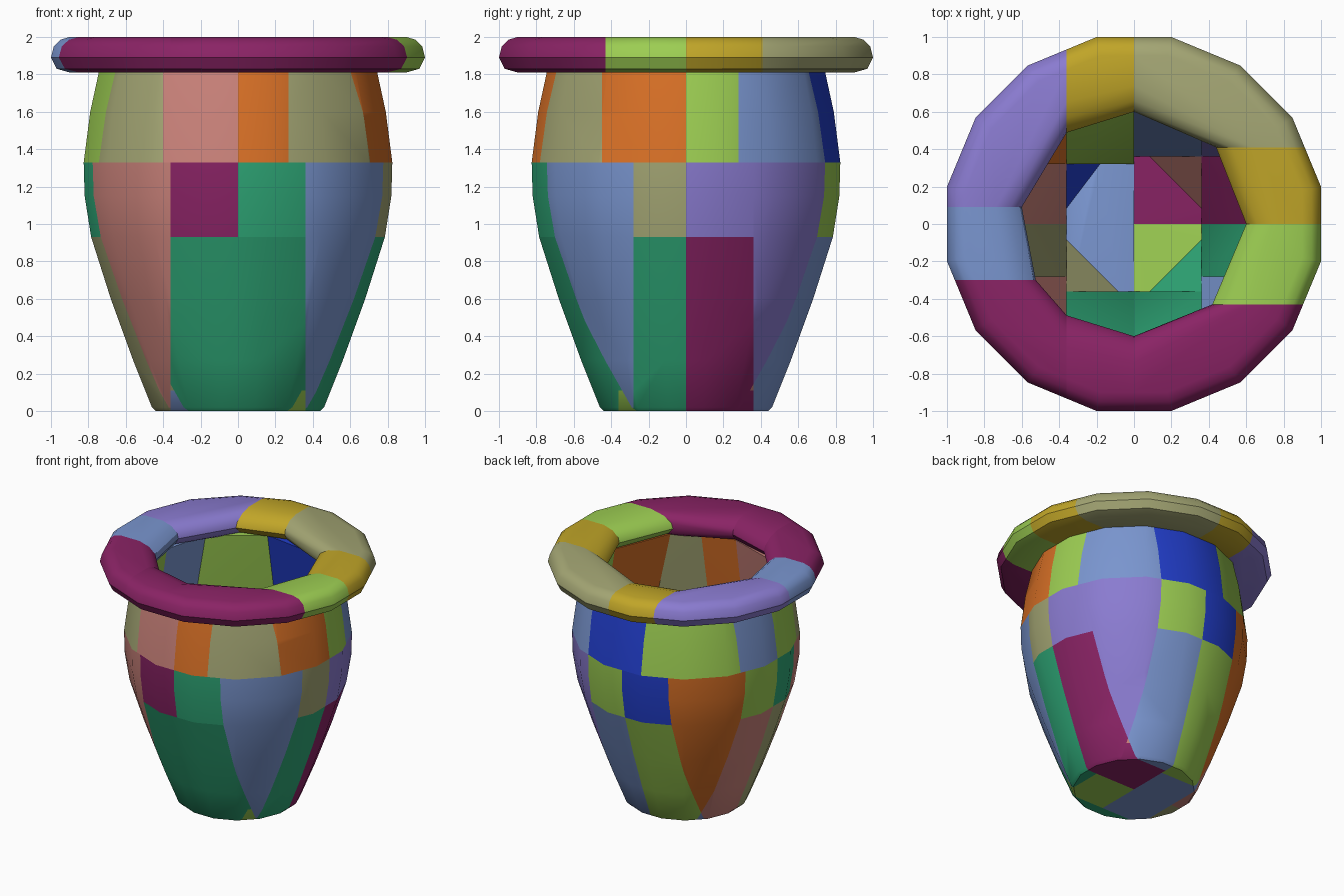
import bpy, bmesh, math
from mathutils import Vector

cube = bpy.data.objects.get("Cube")
if cube:
    bpy.data.objects.remove(cube, do_unlink=True)

SIDES = 16
FAR = 2.0    # open end of a block
CUT = 0.36   # main cutting distance from the axis
LOW, MID, TOP = 0.93, 1.33, 1.81

COLOURS = {
    "magenta": (138, 35, 101), "lime": (156, 205, 82), "gold": (192, 165, 40),
    "khaki": (164, 166, 116), "purple": (138, 123, 208), "sky": (122, 150, 208),
    "blue": (34, 62, 204), "orange": (216, 112, 38), "teal": (46, 166, 118),
    "pink": (202, 130, 122),
}


def linear(v):
    v /= 255
    return v / 12.92 if v < 0.04 else ((v + 0.055) / 1.055) ** 2.4


MATERIALS = {}
for name, rgb in COLOURS.items():
    mat = bpy.data.materials.new(name)
    mat.use_nodes = True
    colour = (*[linear(c) for c in rgb], 1.0)
    mat.diffuse_color = colour
    mat.node_tree.nodes["Principled BSDF"].inputs["Base Color"].default_value = colour
    MATERIALS[name] = mat


def lathe(profile):
    """Turn a closed profile of (radius, z) into a faceted ring."""
    bm = bmesh.new()
    rings = []
    for i in range(SIDES):
        a = (i + 0.5) * math.tau / SIDES
        k = 1 / math.cos(math.pi / SIDES)
        rings.append([bm.verts.new((r * k * math.cos(a), r * k * math.sin(a), z))
                      for r, z in profile])
    n = len(profile)
    for i in range(SIDES):
        a, b = rings[i], rings[(i + 1) % SIDES]
        for j in range(n):
            bm.faces.new((a[j], b[j], b[(j + 1) % n], a[(j + 1) % n]))
    return bm


def block_points(source, lo, hi):
    """Points of the turned shape clipped to a box."""
    bm = source.copy()
    for axis in range(3):
        for limit, sign in ((lo[axis], -1), (hi[axis], 1)):
            normal, point = Vector((0, 0, 0)), Vector((0, 0, 0))
            normal[axis], point[axis] = sign, limit
            bmesh.ops.bisect_plane(bm, geom=bm.verts[:] + bm.edges[:] + bm.faces[:],
                                   dist=1e-5, plane_co=point, plane_no=normal,
                                   clear_outer=True)
    bmesh.ops.remove_doubles(bm, verts=bm.verts[:], dist=1e-4)
    points = [v.co.copy() for v in bm.verts]
    bm.free()
    return points


def build(name, source, z0, z1, blocks):
    """One object made of solid convex blocks: (colour, x0, x1, y0, y1)."""
    out = bmesh.new()
    slots = list(dict.fromkeys(b[0] for b in blocks))
    for colour, x0, x1, y0, y1 in blocks:
        points = block_points(source, (x0, y0, z0), (x1, y1, z1))
        if len(points) < 4:
            continue
        verts = [out.verts.new(p) for p in points]
        before = set(out.faces)
        bmesh.ops.convex_hull(out, input=verts)
        for face in out.faces:
            if face not in before:
                face.material_index = slots.index(colour)
        bmesh.ops.delete(out, geom=[v for v in verts if v.is_valid and not v.link_faces],
                         context='VERTS')
    bmesh.ops.recalc_face_normals(out, faces=out.faces[:])
    mesh = bpy.data.meshes.new(name)
    out.to_mesh(mesh)
    out.free()
    for slot in slots:
        mesh.materials.append(MATERIALS[slot])
    obj = bpy.data.objects.new(name, mesh)
    bpy.context.collection.objects.link(obj)
    bpy.ops.object.select_all(action='DESELECT')
    obj.select_set(True)
    bpy.context.view_layer.objects.active = obj
    bpy.ops.object.shade_smooth_by_angle(angle=math.radians(32))


# Turned shapes: hollow pot body and rounded rim
body = lathe([(0.001, 0), (0.44, 0), (0.46, 0.02), (0.56, 0.27), (0.68, 0.6), (0.785, LOW),
              (0.82, 1.15), (0.825, MID), (0.79, 1.6), (0.74, 1.83),
              (0.64, 1.83), (0.69, 1.6), (0.72, MID), (0.68, LOW),
              (0.57, 0.6), (0.45, 0.27), (0.36, 0.1), (0.001, 0.08)])
rim_ring = lathe([(0.70, TOP), (0.90, TOP), (0.97, 1.83), (1.0, 1.89), (0.985, 1.95),
                  (0.95, 1.985), (0.90, 2.0), (0.74, 2.0), (0.66, 1.975),
                  (0.61, 1.93), (0.60, 1.89), (0.63, 1.84)])

# Rim
build("rim", rim_ring, 1.7, 2.1, [
    ("magenta", -FAR, -CUT, -FAR, -0.3),
    ("magenta", -CUT, 0, -FAR, 0),
    ("magenta", 0, FAR, -FAR, -0.43),
    ("lime", 0, FAR, -0.43, 0),
    ("gold", 0, FAR, 0, 0.41),
    ("khaki", 0, FAR, 0.41, FAR),
    ("gold", -CUT, 0, 0, FAR),
    ("purple", -FAR, -CUT, 0.09, FAR),
    ("sky", -FAR, 0, -0.3, 0.09),
])

# Shoulder below the rim
build("upper_wall", body, MID, 1.83, [
    ("khaki", -FAR, -0.4, -FAR, -CUT),
    ("pink", -0.4, 0, -FAR, 0),
    ("orange", 0, 0.27, -FAR, 0),
    ("khaki", 0.27, FAR, -FAR, -0.45),
    ("orange", 0.27, FAR, -0.45, 0),
    ("lime", 0, FAR, 0, 0.28),
    ("sky", CUT, FAR, 0.28, FAR),
    ("blue", -0.17, CUT, 0.28, FAR),
    ("lime", -FAR, -0.17, CUT, FAR),
    ("sky", -FAR, 0, 0, CUT),
    ("lime", -FAR, 0, -CUT, 0),
])

# Belly blocks between the corner staves
build("middle_wall", body, LOW, MID, [
    ("magenta", -CUT, 0, -FAR, -CUT),
    ("teal", 0, CUT, -FAR, -CUT),
    ("khaki", CUT, FAR, -0.28, 0),
    ("purple", CUT, FAR, 0, CUT),
    ("lime", 0, CUT, CUT, FAR),
    ("blue", -CUT, 0, CUT, FAR),
    ("lime", -FAR, -CUT, 0, 0.32),
    ("teal", -FAR, -CUT, -0.28, 0),
])

# Tall tapering staves at the four diagonals
build("corner_staves", body, 0, MID, [
    ("pink", -FAR, -CUT, -FAR, -0.28),
    ("sky", CUT, FAR, -FAR, -0.28),
    ("purple", CUT, FAR, CUT, FAR),
    ("orange", -FAR, -CUT, 0.32, FAR),
])

# Lower wall
build("lower_wall", body, 0, LOW, [
    ("teal", -CUT, 0, -FAR, -CUT),
    ("teal", 0, CUT, -FAR, -CUT),
    ("teal", CUT, FAR, -0.28, 0),
    ("magenta", CUT, FAR, 0, CUT),
    ("sky", 0, CUT, CUT, FAR),
    ("lime", -CUT, 0, 0.32, FAR),
    ("pink", -FAR, -CUT, 0, 0.32),
    ("khaki", -FAR, -CUT, -0.28, 0),
])

# Floor and the small fillets in its corners
build("floor", body, 0, 0.11, [
    ("magenta", 0, CUT, 0, CUT),
    ("lime", 0, CUT, -CUT, 0),
    ("sky", -CUT, 0, -CUT, 0.32),
])
build("floor_fillets", body, 0.11, 0.6, [
    ("pink", 0, CUT, 0, CUT),
    ("teal", 0, CUT, -CUT, 0),
    ("khaki", -CUT, 0, -CUT, 0),
    ("blue", -CUT, 0, 0, 0.32),
])

body.free()
rim_ring.free()
